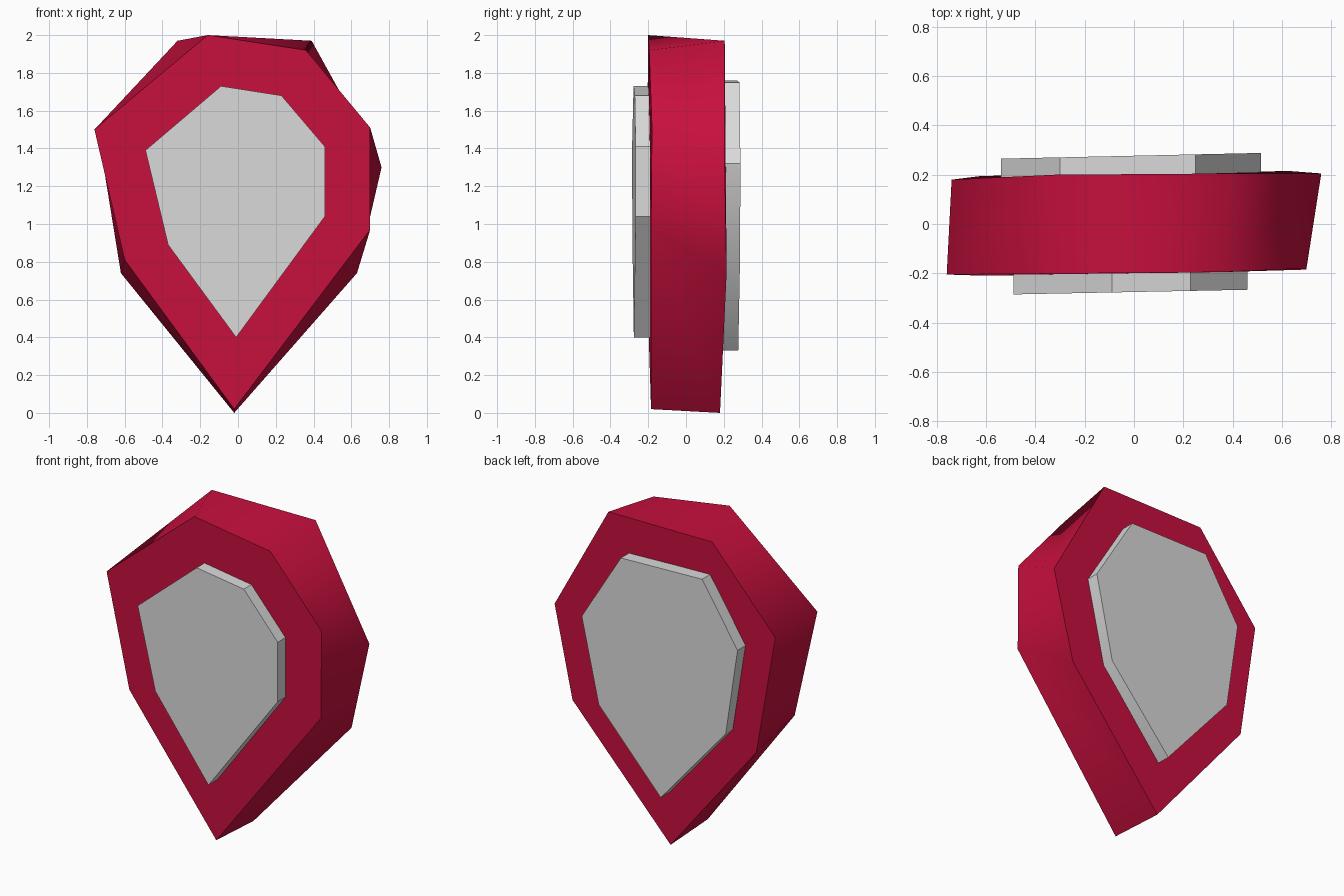
import bpy, math

if "Cube" in bpy.data.objects:
    bpy.data.objects.remove(bpy.data.objects["Cube"])

def material(name, rgb):
    m = bpy.data.materials.new(name)
    m.diffuse_color = (*rgb, 1)
    m.use_nodes = True
    m.node_tree.nodes["Principled BSDF"].inputs["Base Color"].default_value = m.diffuse_color
    return m

crimson = material("crimson", (0.58, 0.005, 0.048))
pale_grey = material("pale grey", (0.70, 0.70, 0.70))

def loft(name, front, back, mat, angle):
    """Closed solid between two matching outlines of (x, y, z) points."""
    n = len(front)
    faces = [list(range(n)), list(range(2 * n - 1, n - 1, -1))]
    faces += [[(i + 1) % n, i, n + i, n + (i + 1) % n] for i in range(n)]
    me = bpy.data.meshes.new(name)
    me.from_pydata(front + back, [], [f[::-1] for f in faces])
    me.materials.append(mat)
    ob = bpy.data.objects.new(name, me)
    bpy.context.collection.objects.link(ob)
    # make all normals point outward
    bpy.context.view_layer.objects.active = ob
    ob.select_set(True)
    bpy.ops.object.mode_set(mode='EDIT')
    bpy.ops.mesh.select_all(action='SELECT')
    bpy.ops.mesh.normals_make_consistent(inside=False)
    bpy.ops.object.mode_set(mode='OBJECT')
    bpy.ops.object.shade_smooth_by_angle(angle=math.radians(angle))
    ob.select_set(False)
    return ob

# Gem body: irregular front and back outlines, clockwise from the top
body_front = [(-.16, -.20, 2.0), (.36, -.195, 1.92), (.70, -.18, 1.51), (.70, -.185, .97),
              (-.02, -.185, .02), (-.60, -.21, .81), (-.76, -.205, 1.50)]
body_back = [(-.32, .20, 1.97), (.39, .205, 1.97), (.76, .205, 1.30), (.63, .215, .74),
             (-.02, .18, 0), (-.62, .195, .74), (-.74, .18, 1.48)]
loft("gem_body", body_front, body_back, crimson, 66)

# Raised panels on both faces, slightly slanted across x
panel_front = [(-.09, 1.73), (.23, 1.68), (.46, 1.41), (.46, 1.04),
               (-.01, .40), (-.37, .89), (-.49, 1.39)]
panel_back = [(-.30, 1.76), (.25, 1.75), (.515, 1.32), (.40, .80),
              (-.02, .33), (-.46, .84), (-.54, 1.38)]
loft("front_panel", [(x, -.276 + .02 * x, z) for x, z in panel_front],
     [(x, -.17, z) for x, z in panel_front], pale_grey, 30)
loft("back_panel", [(x, .17, z) for x, z in panel_back],
     [(x, .277 + .022 * x, z) for x, z in panel_back], pale_grey, 30)
